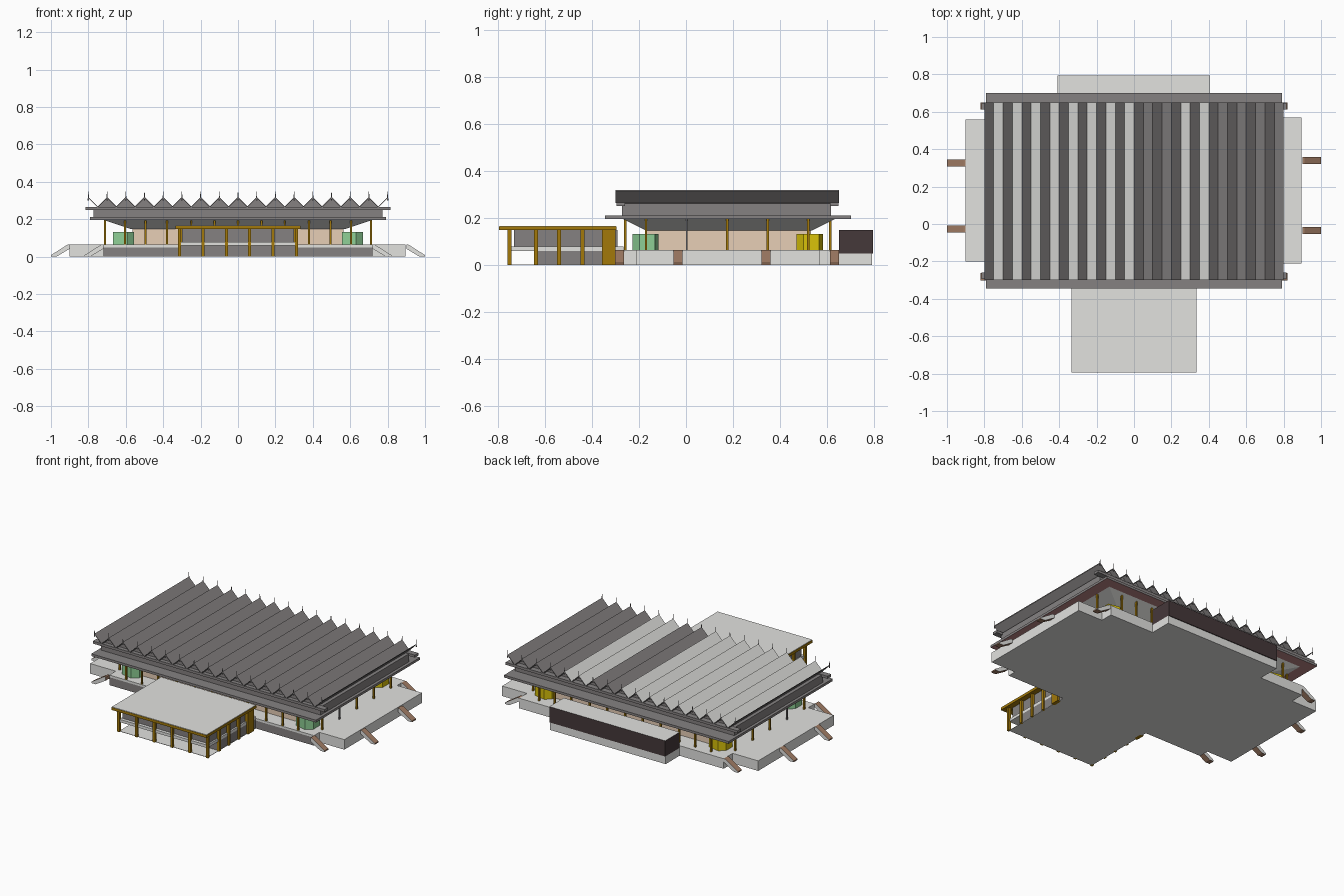
import bpy, bmesh, math

if "Cube" in bpy.data.objects:
    bpy.data.objects.remove(bpy.data.objects["Cube"])

def mat(name, r, g, b):
    m = bpy.data.materials.new(name)
    m.diffuse_color = (r, g, b, 1)
    m.use_nodes = True
    m.node_tree.nodes["Principled BSDF"].inputs["Base Color"].default_value = m.diffuse_color
    return m

LIGHT = mat("pale_concrete", .76, .76, .74)
GRAY = mat("slate_gray", .235, .222, .222)
GOLD = mat("golden_timber", .36, .19, .003)
BEIGE = mat("beige_wall", .80, .62, .47)
GREEN = mat("green_panel", .27, .62, .30)
YELLOW = mat("yellow_panel", .70, .54, .003)
BROWN = mat("brown_step", .36, .205, .13)
DARK = mat("dark_brown", .06, .04, .042)
RED = mat("red_soffit", .50, .235, .235)


def make(name, bm, mats, rule=None):
    bmesh.ops.recalc_face_normals(bm, faces=bm.faces)
    me = bpy.data.meshes.new(name)
    for m in mats:
        me.materials.append(m)
    if rule:
        for f in bm.faces:
            f.material_index = rule(f)
    bm.to_mesh(me)
    bm.free()
    ob = bpy.data.objects.new(name, me)
    bpy.context.collection.objects.link(ob)
    return ob


def add_box(bm, x0, x1, y0, y1, z0, z1, grow=(0, 0)):
    # grow = extra half width of the top rectangle
    vs = []
    for z, (gx, gy) in ((z0, (0, 0)), (z1, grow)):
        for x, y in ((x0 - gx, y0 - gy), (x1 + gx, y0 - gy), (x1 + gx, y1 + gy), (x0 - gx, y1 + gy)):
            vs.append(bm.verts.new((x, y, z)))
    bm.faces.new(vs[:4])
    bm.faces.new(vs[4:])
    for i in range(4):
        j = (i + 1) % 4
        bm.faces.new((vs[i], vs[j], vs[4 + j], vs[4 + i]))


def box(name, m, *dims, rule=None, grow=(0, 0)):
    bm = bmesh.new()
    add_box(bm, *dims, grow=grow)
    return make(name, bm, m if isinstance(m, list) else [m], rule)


def loft(name, m, a, b, rule=None):
    # closed solid between two matching loops
    bm = bmesh.new()
    a = [bm.verts.new(p) for p in a]
    b = [bm.verts.new(p) for p in b]
    bm.faces.new(a)
    bm.faces.new(b)
    for i in range(len(a)):
        j = (i + 1) % len(a)
        bm.faces.new((a[i], a[j], b[j], b[i]))
    return make(name, bm, m, rule)


def prism(name, m, pts, y0, y1, rule=None):
    # XZ profile extruded along y
    return loft(name, m, [(x, y0, z) for x, z in pts], [(x, y1, z) for x, z in pts], rule)


def posts(name, m, places, z0, z1, r):
    bm = bmesh.new()
    for x, y in places:
        add_box(bm, x - r, x + r, y - r, y + r, z0, z1)
    return make(name, bm, [m])


# plinth: pale floor, gray front wall, side terraces, back base
box("main_base", [LIGHT, GRAY], -.72, .72, -.265, .65, 0, .05,
    rule=lambda f: 1 if f.normal.y < -.5 else 0)
box("main_floor", LIGHT, -.72, .72, -.265, .65, .05, .064)
box("left_terrace", LIGHT, -.9, -.72, -.2, .56, 0, .064)
box("right_terrace", LIGHT, .72, .895, -.21, .57, 0, .064)
box("back_base", LIGHT, -.41, .405, .65, .79, 0, .05)

# back annex with a pale top
box("back_annex", [DARK, LIGHT], -.41, .405, .65, .795, .05, .15,
    rule=lambda f: 1 if f.normal.z > .5 else 0)

# sloping steps: brown treads, pale sides
def steps(name, s, x, y):
    prism(name, [LIGHT, BROWN],
          [(s * x, .064), (s * (x + .012), .064), (s * (x + .1), .008), (s * (x + .1), 0),
           (s * (x + .07), 0), (s * x, .042)], y - .019, y + .019,
          lambda f: 1 if abs(f.normal.y) < .5 else 0)

for s, side, ys in ((1, "right", (-.034, .339)), (-1, "left", (-.027, .327))):
    for i, y in enumerate(ys):
        steps(f"{side}_terrace_steps_{i}", s, .9, y)
    for i, y in enumerate((-.282, .63)):
        steps(f"{side}_corner_steps_{i}", s, .72, y)

# inner hall and flared soffit
box("hall_wall", BEIGE, -.565, .565, -.165, .53, .064, .147)
box("flared_soffit", LIGHT, -.57, .57, -.17, .535, .147, .197, grow=(.15, .10))

# perimeter columns
xs = (-.605, -.495, -.38, -.25, -.125, 0, .125, .25, .38, .495, .605)
places = [(x, y) for x in xs for y in (-.258, .612)]
places += [(s * .712, y) for s in (1, -1) for y in (-.17, .175, .348, .52)]
posts("timber_columns", GOLD, places, .064, .197, .005)
posts("gray_poles", GRAY, [(.712, .003), (-.712, .003)], .064, .197, .004)

# faceted corner panels
plan = [(-.056, -.04), (.02, -.056), (.056, -.025), (.056, .04), (-.02, .056), (-.056, .025)]
for name, m, cy in (("green", GREEN, -.172), ("yellow", YELLOW, .525)):
    for s in (1, -1):
        pts = [(x + s * .612, y + cy) for x, y in plan]
        loft(f"{name}_corner_panel", [m], [(x, y, .064) for x, y in pts],
             [(x, y, .131) for x, y in pts])

# eave slab and roof layers
box("eave_slab", [GRAY, RED], -.79, .79, -.345, .70, .196, .211,
    rule=lambda f: 1 if f.normal.z < -.5 else 0)
box("roof_fascia", GRAY, -.772, .772, -.272, .615, .211, .262)
for n, y in (("front", -.277), ("back", .63)):
    box(n + "_edge_beam", GRAY, -.815, .815, y - .018, y + .018, .250, .266)

# folded roof: ridges every 0.1, upturned at both ends
LOW, HIGH = .269, .319
fold = [(-.8 + .05 * i, HIGH if i % 2 == 0 else LOW) for i in range(33)]
light_ridges = {-7, -6, -5, -4, -3, -2, -1, 0, 3, 4}

def roof_colour(f):
    ridge = math.ceil(f.calc_center_median().x * 10)
    return 1 if f.normal.x < -.3 and f.normal.z > .3 and ridge in light_ridges else 0

prism("folded_roof", [GRAY, LIGHT], fold + [(x, z - .006) for x, z in reversed(fold)],
      -.30, .65, roof_colour)
prism("gable_fill", [GRAY], [(x, z - .004) for x, z in fold[1:-1]] + [(.75, .258), (-.75, .258)],
      -.27, .613)

# flat thin spikes at the ridge ends
bm = bmesh.new()
for i in range(-8, 9):
    for y in (-.299, .649):
        x = i * .1
        bm.faces.new([bm.verts.new(p) for p in ((x - .004, y, HIGH - .02), (x + .004, y, HIGH - .02),
                                                (x + .001, y, .348), (x - .001, y, .348))])
make("ridge_spikes", bm, [GRAY])

# front pavilion
box("pavilion_ground", LIGHT, -.312, .312, -.75, -.265, 0, .002)
box("pavilion_base", GRAY, -.31, .31, -.64, -.265, .002, .06)
box("pavilion_floor", LIGHT, -.31, .31, -.75, -.265, .06, .078)
box("pavilion_wall", GRAY, -.30, .30, -.73, -.29, .078, .15)
box("pavilion_roof_frame", GOLD, -.335, .335, -.795, -.295, .148, .164)
box("pavilion_roof_top", LIGHT, -.333, .333, -.793, -.297, .164, .167)
front = [(-.312 + .1248 * i, -.75) for i in range(6)]
sides = [(s * .312, y) for s in (1, -1) for y in (-.637, -.54, -.44)]
posts("pavilion_posts", GOLD, front + sides, 0, .15, .008)
for s, n in ((1, "right"), (-1, "left")):
    a, b = sorted((s * .298, s * .322))
    box(n + "_pavilion_pier", GOLD, a, b, -.357, -.3, 0, .15)
